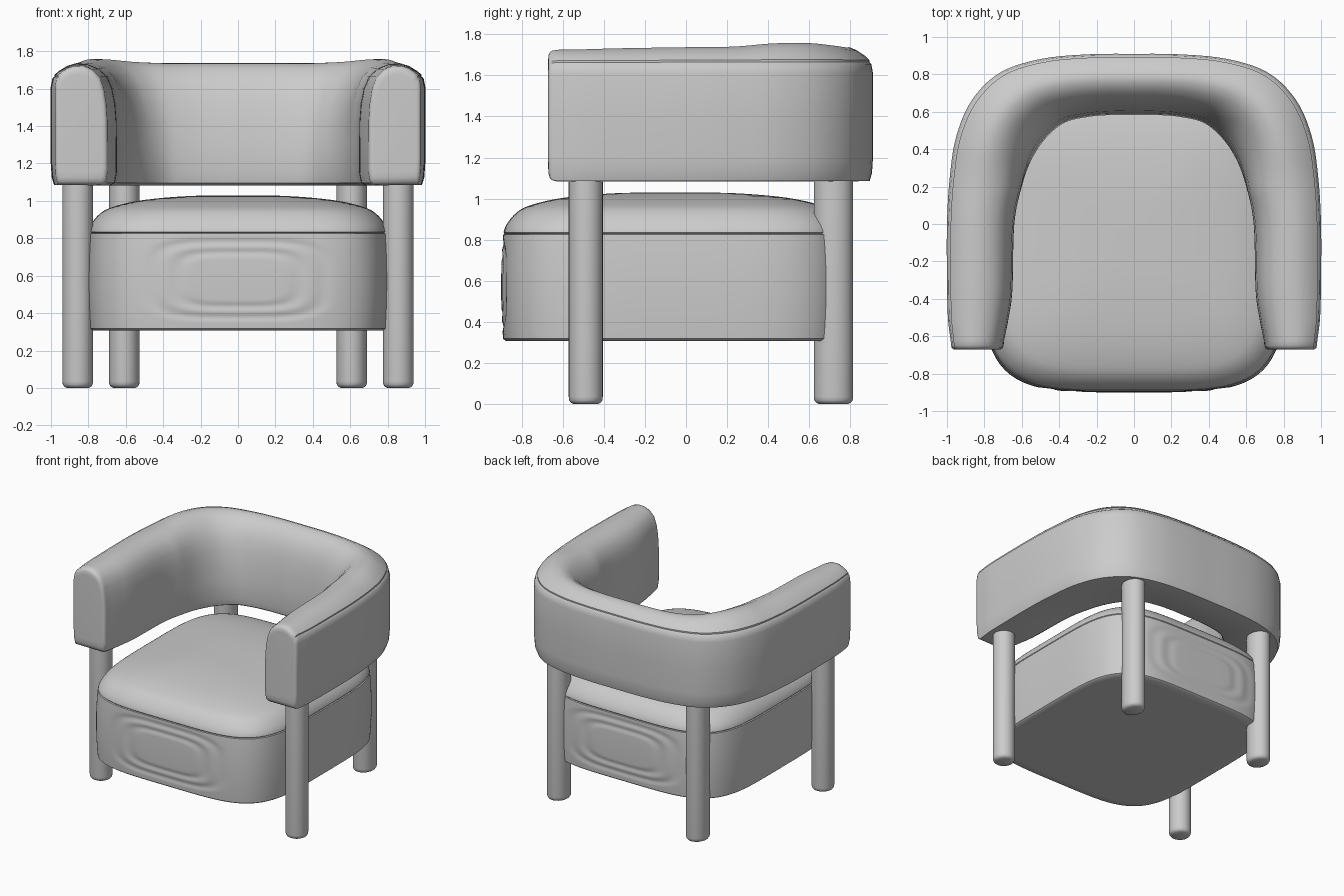
import bpy, bmesh, math
from mathutils import Vector

cube = bpy.data.objects.get("Cube")
if cube:
    bpy.data.objects.remove(cube, do_unlink=True)

# One upholstery colour for the whole chair
GREY = (0.6, 0.6, 0.6, 1)
grey = bpy.data.materials.new("soft grey")
grey.use_nodes = True
grey.diffuse_color = GREY
bsdf = grey.node_tree.nodes["Principled BSDF"]
bsdf.inputs["Base Color"].default_value = GREY
bsdf.inputs["Roughness"].default_value = 0.8


def loft(name, rings, angle=40):
    """Skin a list of closed rings, cap both ends and smooth it."""
    bm = bmesh.new()
    loops = [[bm.verts.new(p) for p in ring] for ring in rings]
    n = len(loops[0])
    for a, b in zip(loops, loops[1:]):
        for i in range(n):
            j = (i + 1) % n
            bm.faces.new((a[i], a[j], b[j], b[i]))
    bm.faces.new(loops[0][::-1])
    bm.faces.new(loops[-1])
    bmesh.ops.recalc_face_normals(bm, faces=bm.faces)
    mesh = bpy.data.meshes.new(name)
    bm.to_mesh(mesh)
    bm.free()
    mesh.materials.append(grey)
    obj = bpy.data.objects.new(name, mesh)
    bpy.context.collection.objects.link(obj)
    bpy.ops.object.select_all(action='DESELECT')
    obj.select_set(True)
    bpy.context.view_layer.objects.active = obj
    bpy.ops.object.shade_smooth_by_angle(angle=math.radians(angle))
    return obj


def spline(points, steps):
    """Catmull-Rom curve through points of any dimension."""
    pts = [Vector(p) for p in points]
    pts = [pts[0] * 2 - pts[1]] + pts + [pts[-1] * 2 - pts[-2]]
    out = []
    for a, b, c, d in zip(pts, pts[1:], pts[2:], pts[3:]):
        for k in range(steps):
            t = k / steps
            out.append((b * 2 + (c - a) * t + (a * 2 - b * 5 + c * 4 - d) * t ** 2
                        + (b * 3 - a - c * 3 + d) * t ** 3) * 0.5)
    return out + [pts[-2]]


# Wraparound backrest: outer and inner plan lines, from arm tip to back centre
outer = [(.98, -.625), (.995, -.5), (1, -.3), (1, 0), (.985, .25), (.95, .47),
         (.865, .665), (.715, .81), (.5, .882), (.25, .907), (0, .91)]
inner = [(.695, -.625), (.67, -.5), (.65, -.35), (.64, 0), (.6, .2), (.55, .34),
         (.475, .455), (.375, .54), (.25, .572), (.12, .583), (0, .583)]
rise = [-.012, -.01, -.005, 0, .003, .018, .02, .008, 0, 0, 0]


def both_sides(points):
    return points + [(-x, y) for x, y in points[-2::-1]]


outer_line = spline(both_sides(outer), 5)
inner_line = spline(both_sides(inner), 5)
rise_line = spline([(r, 0) for r in rise + rise[-2::-1]], 5)

# Cross-section: share of thickness from inner to outer line, height,
# and how far the inner wall leans outwards at the back
section = [(.09, 1.083, 0), (.03, 1.097, 0), (0, 1.15, 0), (0, 1.3, .03),
           (.003, 1.42, .06), (.025, 1.52, .1), (.07, 1.6, .12), (.15, 1.665, .14),
           (.28, 1.71, .13), (.45, 1.735, .09), (.62, 1.737, .03), (.76, 1.722, 0),
           (.88, 1.695, 0), (.945, 1.674, 0), (.945, 1.664, 0), (.975, 1.655, 0),
           (1, 1.61, 0), (1, 1.4, 0), (1, 1.2, 0), (.985, 1.125, 0), (.95, 1.085, 0)]


def section_ring(o, i, lift):
    back = min(1, max(0, (o.y - .2) / .5))
    return [Vector((*i.lerp(o, u + lean * back), z + lift * max(0, (z - 1.66) / .075)))
            for u, z, lean in section]


rings = [section_ring(o, i, r[0])
         for o, i, r in zip(outer_line, inner_line, rise_line)]


def tip(ring):
    """Rounded arm tip, from full section out to the flat end."""
    mid = sum(ring, Vector()) / len(ring)
    return [[Vector((mid.x + (p.x - mid.x) * s, p.y - d, mid.z + (p.z - mid.z) * s))
             for p in ring]
            for d, s in ((.025, .985), (.038, .955), (.045, .89), (.046, .8))]


loft("backrest", tip(rings[0])[::-1] + rings + tip(rings[-1]))

# Seat: rounded-square plan, shallow pressed ripples front and back, domed cushion
AROUND, CENTRE_Y, POWER = 240, -0.052, 4.4


def seat_ring(inset, z, ripples=False):
    ring = []
    for k in range(AROUND):
        t = 2 * math.pi * k / AROUND
        c, s = math.cos(t), math.sin(t)
        r = (abs(c) ** POWER + abs(s) ** POWER) ** (-1 / POWER)
        x, y = (0.813 - inset) * r * c, (0.848 - inset) * r * s
        if ripples and abs(s) > abs(c):
            q = ((x / .52) ** 4 + ((z - .58) / .23) ** 4) ** .25
            if .5 < q < 1:
                y -= math.copysign(.006 * math.sin(4 * math.pi * q) ** 2, s)
        ring.append(Vector((x, y + CENTRE_Y, z)))
    return ring


SIDE_STEPS = 50
base = [seat_ring(.08, .308), seat_ring(.022, .308)]
for k in range(SIDE_STEPS + 1):
    z = .318 + .507 * k / SIDE_STEPS
    base.append(seat_ring(.01 * ((z - .57) / .26) ** 2, z, True))
loft("seat_base", base + [seat_ring(.03, .832)])

dome = [(.03, .82), (.012, .835), (.022, .865), (.037, .89), (.062, .92), (.1, .95),
        (.15, .97), (.22, .989), (.31, 1.005), (.43, 1.018), (.57, 1.027), (.7, 1.03)]
loft("seat_cushion", [seat_ring(d, z) for d, z in spline(dome, 2)])

# Round legs with softened feet
for side, label in ((1, "left"), (-1, "right")):
    for part, x, y, rx, ry in (("front", .857, -.488, .082, .083),
                               ("rear", .608, .718, .082, .096)):
        leg = []
        for z, s in ((0, .72), (.007, .88), (.018, .97), (.035, 1), (1.13, 1)):
            leg.append([Vector((side * x + rx * s * math.cos(a), y + ry * s * math.sin(a), z))
                        for a in (2 * math.pi * k / 32 for k in range(32))])
        loft(f"{part}_leg_{label}", leg, 50)
